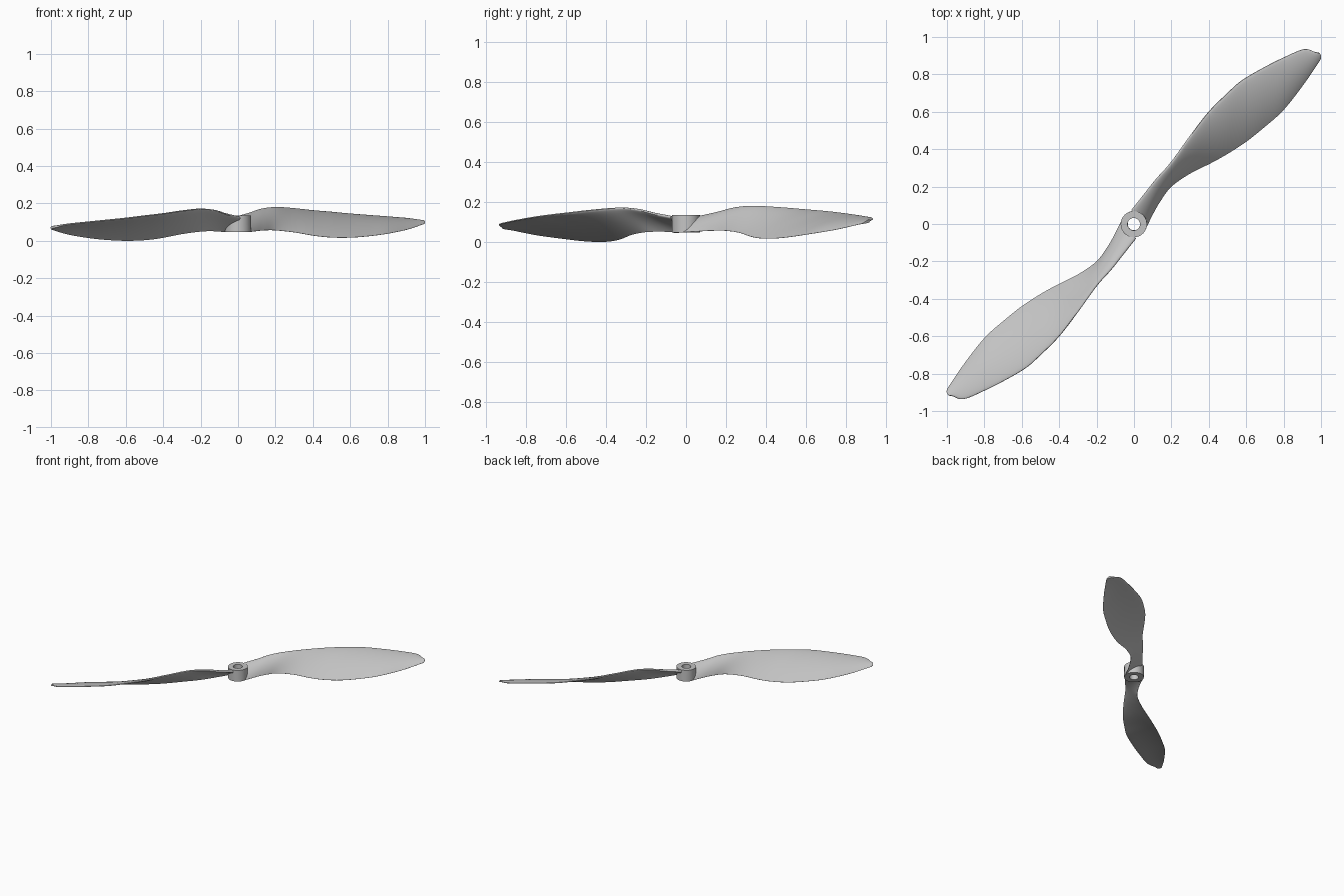
import bpy
import bmesh
import math
from mathutils import Vector, Matrix

cube = bpy.data.objects.get("Cube")
if cube:
    bpy.data.objects.remove(cube, do_unlink=True)

# Single plain grey finish
grey = bpy.data.materials.new("light_grey")
grey.use_nodes = True
colour = (0.55, 0.55, 0.55, 1.0)
grey.diffuse_color = colour
grey.node_tree.nodes["Principled BSDF"].inputs["Base Color"].default_value = colour

# The whole propeller leans very slightly along its blades
axis = Vector((-1, 1, 0)).normalized()
lean = Matrix.Rotation(-0.0115, 4, axis)


def loft(name, rings, wrap):
    """Skin a list of closed rings; wrap joins the last ring to the first."""
    bm = bmesh.new()
    rows = [[bm.verts.new(p) for p in ring] for ring in rings]
    pairs = list(zip(rows, rows[1:]))
    if wrap:
        pairs.append((rows[-1], rows[0]))
    else:
        bm.faces.new(rows[0])
        bm.faces.new(rows[-1])
    for a, b in pairs:
        for i in range(len(a)):
            j = (i + 1) % len(a)
            bm.faces.new((a[i], a[j], b[j], b[i]))
    bmesh.ops.recalc_face_normals(bm, faces=bm.faces[:])
    mesh = bpy.data.meshes.new(name)
    bm.to_mesh(mesh)
    bm.free()
    mesh.materials.append(grey)
    obj = bpy.data.objects.new(name, mesh)
    bpy.context.collection.objects.link(obj)
    bpy.ops.object.select_all(action="DESELECT")
    obj.select_set(True)
    bpy.context.view_layer.objects.active = obj
    bpy.ops.object.shade_smooth_by_angle(angle=math.radians(40))
    return obj


def smooth_path(points, steps):
    """Catmull-Rom curve through the points."""
    pts = [Vector(p) for p in points]
    pts = [2 * pts[0] - pts[1]] + pts + [2 * pts[-1] - pts[-2]]
    path = []
    for a, b, c, d in zip(pts, pts[1:], pts[2:], pts[3:]):
        for k in range(steps):
            t = k / steps
            path.append(0.5 * (2 * b + (c - a) * t
                               + (2 * a - 5 * b + 4 * c - d) * t ** 2
                               + (3 * b - a - 3 * c + d) * t ** 3))
    path.append(pts[-2])
    return path


# Leading (high) and trailing (low) edges of one blade, root to tip
leading_edge = [
    (-.012, .075, .125), (.06, .165, .145), (.12, .24, .165), (.2, .33, .174),
    (.3, .47, .165), (.4, .6, .152), (.5, .7, .142), (.58, .77, .133),
    (.7, .84, .122), (.8, .89, .113), (.91, .935, .102), (.975, .918, .09),
]
trailing_edge = [
    (.07, -.012, .047), (.1, .05, .05), (.14, .12, .053), (.2, .2, .052),
    (.3, .27, .04), (.41, .325, .02), (.5, .375, .01), (.6, .44, .008),
    (.7, .52, .014), (.8, .61, .026), (.91, .75, .047), (.998, .88, .075),
]


def blade_rings():
    lead = smooth_path(leading_edge, 6)
    trail = smooth_path(trailing_edge, 6)
    outward = Vector((1, 1, 0)).normalized()
    count = 14
    rings = []
    for n, (a, b) in enumerate(zip(lead, trail)):
        chord = b - a
        normal = chord.cross(outward).normalized()
        if normal.z < 0:
            normal.negate()
        thick = 0.02 - 0.008 * n / (len(lead) - 1)
        # Rounded tip: outer rows bulge outward between the two edges
        bulge = 0.014 * max(0, n / (len(lead) - 1) - 0.9) * 10
        upper, lower = [], []
        for i in range(count + 1):
            s = 0.5 - 0.5 * math.cos(math.pi * i / count)
            arch = 4 * s * (1 - s)
            middle = a + chord * s + normal * arch * 0.05 * chord.length
            middle += outward * bulge * arch
            # Blunt nose, thin tail
            half = thick * (1.3 * math.sqrt(s) * (1 - s) + 0.1 * (1 - s) + 0.04)
            upper.append(middle + normal * half)
            lower.append(middle - normal * half)
        rings.append(upper + lower[::-1])
    return rings


# Two blades, half a turn apart
for name, turn in (("left_blade", 0), ("right_blade", math.pi)):
    spin = Matrix.Rotation(turn, 4, "Z")
    loft(name, [[lean @ spin @ p for p in ring] for ring in blade_rings()], False)

# Hub: a thick ring with a shaft hole
profile = [(0.033, 0.046), (0.07, 0.046), (0.07, 0.134), (0.033, 0.134)]
segments = 48
hub_rings = []
for k in range(segments):
    turn = Matrix.Rotation(2 * math.pi * k / segments, 4, "Z")
    hub_rings.append([lean @ turn @ Vector((r, 0, z)) for r, z in profile])
loft("hub", hub_rings, True)

# Rest the lowest point on the ground
parts = [bpy.data.objects[n] for n in ("left_blade", "right_blade", "hub")]
floor = min(v.co.z for o in parts for v in o.data.vertices)
for part in parts:
    part.data.transform(Matrix.Translation((0, 0, -floor)))
